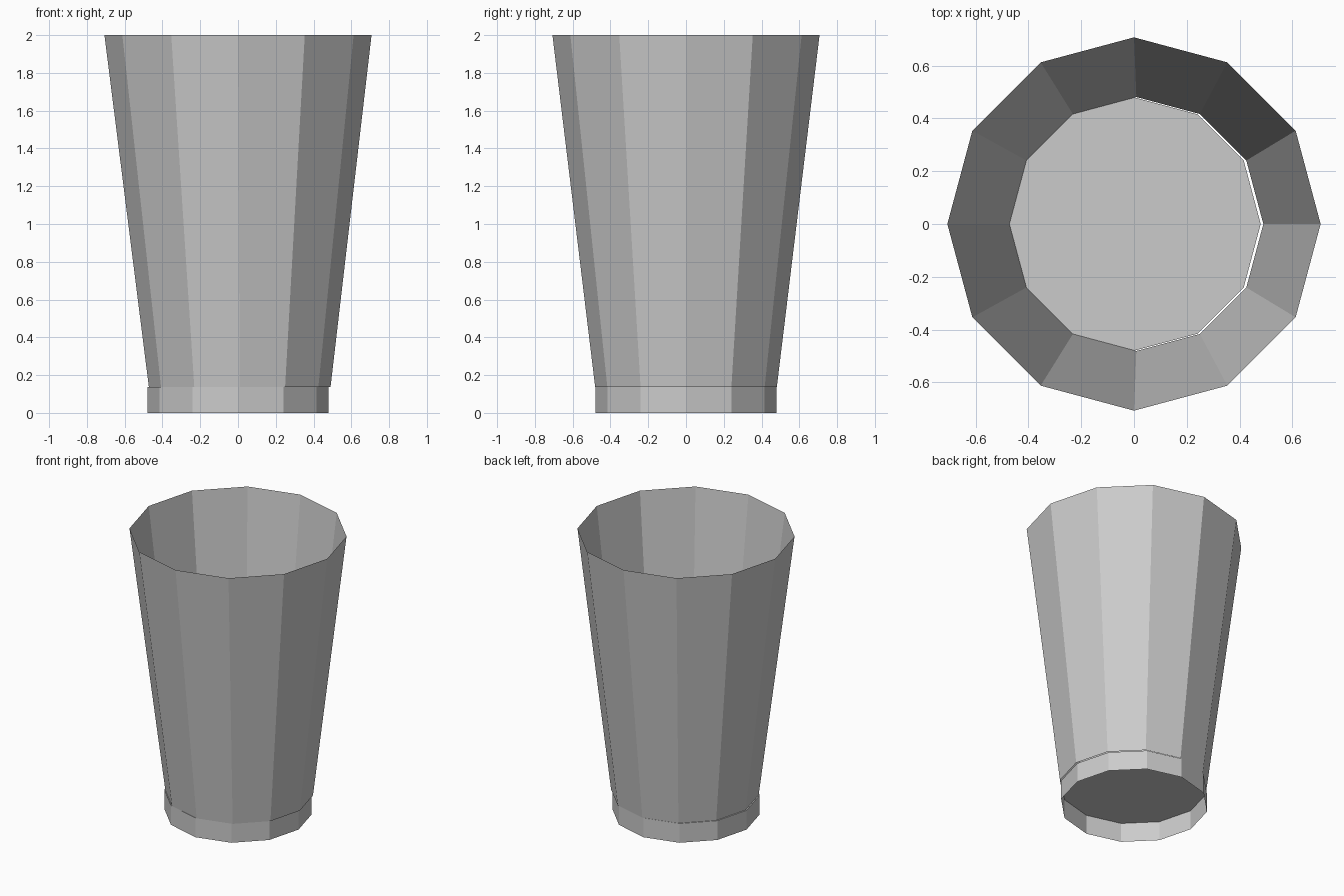
import bpy
import bmesh
from math import cos, sin, pi

cube = bpy.data.objects.get("Cube")
if cube:
    bpy.data.objects.remove(cube, do_unlink=True)

SIDES = 12
FOOT_HEIGHT = 0.138
FOOT_RADIUS = 0.48

# One plain grey for the whole cup
grey = bpy.data.materials.new("plain grey")
grey.use_nodes = True
colour = (0.6, 0.6, 0.6, 1)
grey.diffuse_color = colour
grey.node_tree.nodes["Principled BSDF"].inputs["Base Color"].default_value = colour


def ring(bm, radius, z, x=0):
    """Add a ring of vertices with its first corner on +x."""
    angles = [2 * pi * i / SIDES for i in range(SIDES)]
    return [bm.verts.new((x + radius * cos(a), radius * sin(a), z)) for a in angles]


def bridge(bm, low, high):
    """Join two rings with outward-facing quads."""
    for i in range(SIDES):
        j = (i + 1) % SIDES
        bm.faces.new((low[i], low[j], high[j], high[i]))


def finish(bm, name):
    mesh = bpy.data.meshes.new(name)
    bm.to_mesh(mesh)
    bm.free()
    mesh.materials.append(grey)
    obj = bpy.data.objects.new(name, mesh)
    bpy.context.collection.objects.link(obj)
    return obj


# Tapered open wall, set slightly to one side of the foot
bm = bmesh.new()
bridge(bm, ring(bm, 0.481, FOOT_HEIGHT, x=0.009), ring(bm, 0.707, 2))
finish(bm, "cup_wall")

# Foot: straight skirt open below, closed by a fan of triangles on top
bm = bmesh.new()
top = ring(bm, FOOT_RADIUS, FOOT_HEIGHT)
bridge(bm, ring(bm, FOOT_RADIUS, 0), top)
centre = bm.verts.new((0, 0, FOOT_HEIGHT))
for i in range(SIDES):
    bm.faces.new((top[i], top[(i + 1) % SIDES], centre))
finish(bm, "cup_foot")
